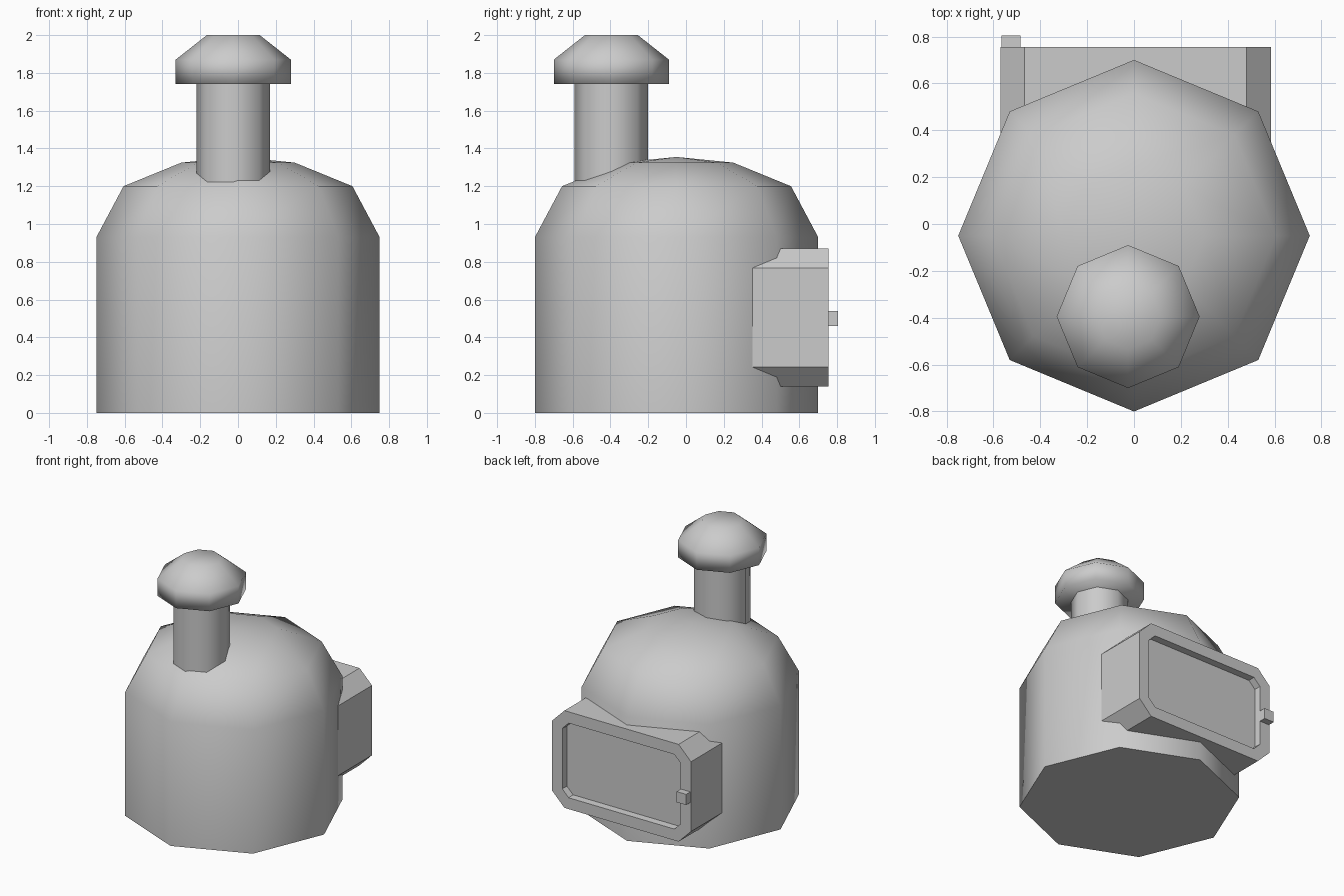
import bpy, bmesh, math
from mathutils import Matrix

cube = bpy.data.objects.get("Cube")
if cube:
    bpy.data.objects.remove(cube)

GREY = (0.6, 0.6, 0.6, 1.0)
grey = bpy.data.materials.new("plain grey")
grey.use_nodes = True
grey.diffuse_color = GREY
grey.node_tree.nodes["Principled BSDF"].inputs["Base Color"].default_value = GREY


def finish(bm, name, smooth_angle=None):
    """Turn a bmesh into a grey object, smooth below the given angle."""
    bmesh.ops.recalc_face_normals(bm, faces=bm.faces)
    mesh = bpy.data.meshes.new(name)
    bm.to_mesh(mesh)
    bm.free()
    mesh.materials.append(grey)
    obj = bpy.data.objects.new(name, mesh)
    bpy.context.collection.objects.link(obj)
    if smooth_angle:
        bpy.ops.object.select_all(action='DESELECT')
        obj.select_set(True)
        bpy.context.view_layer.objects.active = obj
        bpy.ops.object.shade_smooth_by_angle(angle=math.radians(smooth_angle))
    return obj


def turned(name, profile, x, y, smooth_angle, sides=8):
    """Stack of eight-sided rings from (radius, height) pairs; radius 0 is a tip."""
    bm = bmesh.new()
    rings = []
    for r, z in profile:
        count = sides if r else 1
        rings.append([bm.verts.new((x + r * math.cos(math.tau * i / sides),
                                    y + r * math.sin(math.tau * i / sides), z))
                      for i in range(count)])
    for low, high in zip(rings, rings[1:]):
        for i in range(sides):
            j = (i + 1) % sides
            if len(high) == 1:
                bm.faces.new((low[i], low[j], high[0]))
            else:
                bm.faces.new((low[i], low[j], high[j], high[i]))
    bm.faces.new(rings[0][::-1])
    if len(rings[-1]) > 1:
        bm.faces.new(rings[-1])
    return finish(bm, name, smooth_angle)


# Domed body
turned("domed_body", [(0.75, 0), (0.75, 0.93), (0.606, 1.2), (0.3, 1.325), (0, 1.355)],
       0, -0.05, 70)

# Chimney pipe and its rounded cap
turned("chimney_pipe", [(0.195, 1.1), (0.195, 1.76)], -0.025, -0.395, 70)
turned("chimney_cap", [(0.305, 1.74), (0.305, 1.87), (0.14, 2.0)], -0.025, -0.395, 120)


# Hatch housing: chamfered rectangle pushed out of the back, with a sunken door
def hatch_housing(cx, cz, half_w, half_h, chamfer, y_in, y_out, rim, depth):
    bm = bmesh.new()
    outline = []
    for sx, sz in ((1, 1), (-1, 1), (-1, -1), (1, -1)):
        corner = [(sx * half_w, sz * (half_h - chamfer)),
                  (sx * (half_w - chamfer), sz * half_h)]
        outline += corner if sx * sz > 0 else corner[::-1]
    inner = bm.faces.new([bm.verts.new((cx + u, y_in, cz + v)) for u, v in outline])
    push = bmesh.ops.extrude_face_region(bm, geom=[inner], use_keep_orig=True)
    moved = [v for v in push["geom"] if isinstance(v, bmesh.types.BMVert)]
    bmesh.ops.translate(bm, verts=moved, vec=(0, y_out - y_in, 0))
    bmesh.ops.recalc_face_normals(bm, faces=bm.faces)
    door = max(bm.faces, key=lambda f: f.calc_center_median().y)
    bmesh.ops.inset_region(bm, faces=[door], thickness=rim, use_even_offset=True)
    bmesh.ops.inset_region(bm, faces=[door], thickness=0.004, use_even_offset=True)
    bmesh.ops.translate(bm, verts=door.verts[:], vec=(0, -depth, 0))
    return finish(bm, "hatch_housing")


hatch_housing(0.007, 0.505, 0.577, 0.365, 0.103, 0.33, 0.755, 0.085, 0.05)

# Small latch on the hatch rim
bm = bmesh.new()
bmesh.ops.create_cube(bm, size=1, matrix=Matrix.Translation((-0.525, 0.775, 0.5))
                      @ Matrix.Diagonal((0.08, 0.06, 0.08, 1)))
finish(bm, "hatch_latch")
